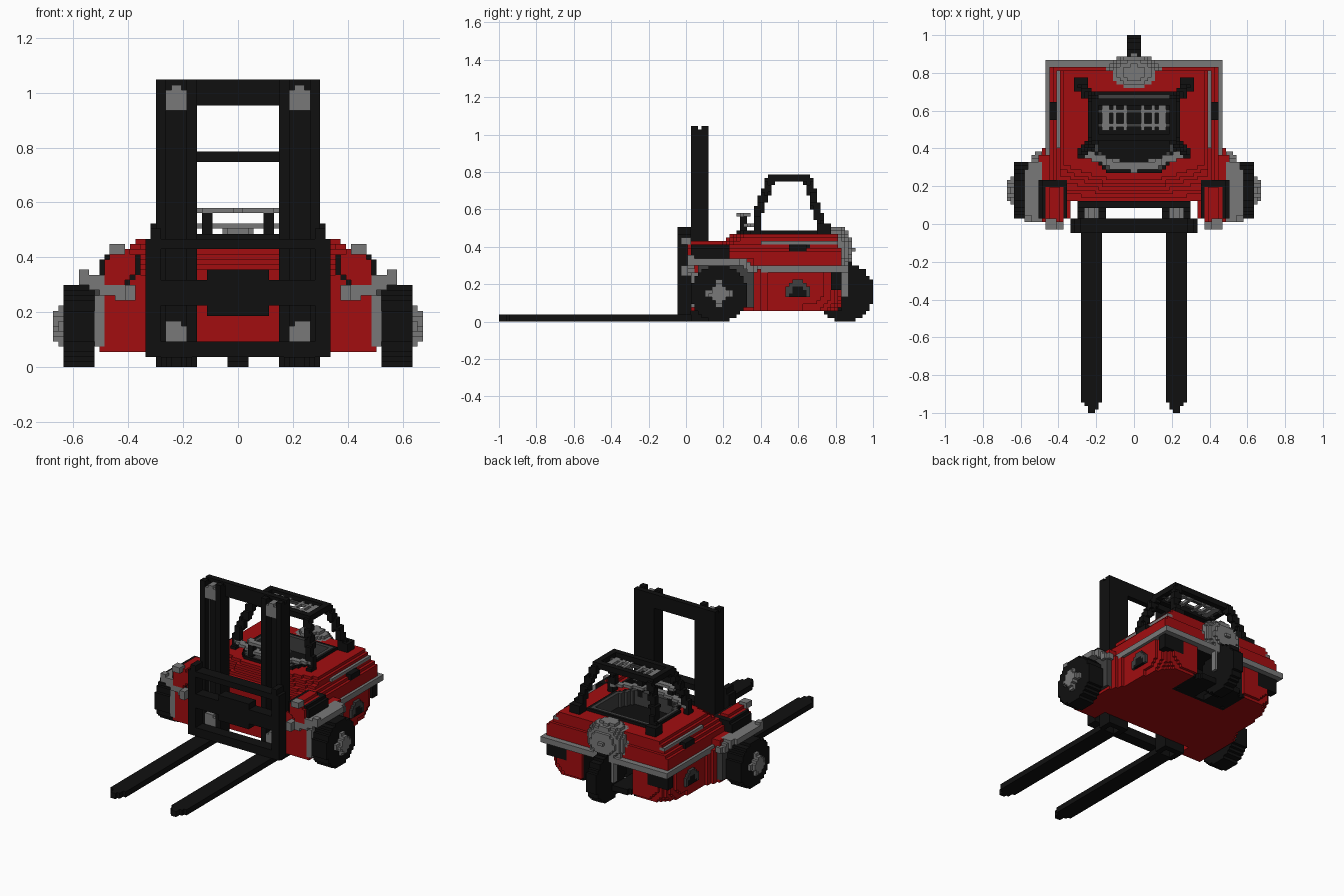
import bpy, bmesh, math
from mathutils import Vector

if "Cube" in bpy.data.objects:
    bpy.data.objects.remove(bpy.data.objects["Cube"], do_unlink=True)

V = 2 / 107  # block size


def make_material(name, rgb):
    m = bpy.data.materials.new(name)
    m.use_nodes = True
    m.diffuse_color = (*rgb, 1)
    bsdf = m.node_tree.nodes["Principled BSDF"]
    bsdf.inputs["Base Color"].default_value = (*rgb, 1)
    bsdf.inputs["Roughness"].default_value = 0.8
    return m


RED = make_material("red_paint", (0.36, 0.004, 0.005))
BLACK = make_material("black", (0.005, 0.005, 0.005))
GREY = make_material("grey_metal", (0.19, 0.19, 0.19))
DARK = make_material("dark_grey", (0.05, 0.05, 0.05))

owner = {}   # block -> part name; the first part to claim a block keeps it
colour = {}  # part name -> material


def fill(name, mat, box, test=None, pair=False):
    """Claim the blocks in a half-width box (x is distance from the middle)."""
    x0, x1, y0, y1, z0, z1 = box
    for i in range(max(0, round(x0 / V)), round(x1 / V)):
        for j in range(round((y0 + 1) / V), round((y1 + 1) / V)):
            for k in range(max(0, round(z0 / V)), round(z1 / V)):
                x, y, z = (i + .5) * V, -1 + (j + .5) * V, (k + .5) * V
                if test and not test(x, y, z):
                    continue
                for cell, side in (((i, j, k), "left_"), ((-1 - i, j, k), "right_")):
                    part = (side if pair else "") + name
                    if cell not in owner:
                        owner[cell] = part if mat else None
                        if mat:
                            colour[part] = mat


def carve(box, test=None):
    fill("", None, box, test)


def disc(y0, z0, r):
    return lambda x, y, z: math.hypot(y - y0, z - z0) < r


def tube(points, r):
    pts = [Vector(p) for p in points]

    def test(x, y, z):
        p = Vector((x, y, z))
        for a, b in zip(pts, pts[1:]):
            t = min(1, max(0, (p - a).dot(b - a) / (b - a).length_squared))
            d = p - a.lerp(b, t)
            if max(abs(d.x), abs(d.y), abs(d.z)) < r:
                return True
        return False
    return test


# Forks with narrowed tips
fill("fork", BLACK, (.168, .275, -1, .02, 0, .037),
     lambda x, y, z: abs(x - .2215) < .055 - max(0, -.93 - y) * .6, True)

# Carriage frame
fill("carriage", BLACK, (0, .336, -.04, .02, .045, .47),
     lambda x, y, z: z > .425 or z < .1 or .23 < z < .32 or x > .285
     or (x < .105 and .19 < z < .36))
fill("carriage_top", BLACK, (.28, .32, -.04, .02, .47, .51), None, True)

# Mast: channel columns, rollers, guides and crossbar
for end, h in (("top", .975), ("bottom", .12)):
    fill("mast_roller_" + end, GREY, (.168, .28, .02, .08, .05, 1.03),
         lambda x, y, z: math.hypot(x - .225, z - h) < .048 and y > .02 + abs(x - .225) * .6, True)
fill("mast_guide", DARK, (.255, .275, .06, .08, .09, .95), None, True)
fill("mast_column", BLACK, (.15, .30, .02, .13, 0, 1.047),
     lambda x, y, z: (y > .08 or x < .19 or x > .27) and not (z > 1.03 and .06 < y < .08), True)
fill("mast_crossbar", BLACK, (0, .30, .075, .13, .96, 1.047))

# Front wheels with hubs
fill("hub", GREY, (.62, .673, .05, .31, .03, .27),
     lambda x, y, z: (math.hypot(y - .18, z - .148) < .05)
     or (x < .655 and (abs(y - .18) < .025 or abs(z - .148) < .025)
         and math.hypot(y - .18, z - .148) < .078), True)
fill("front_wheel", BLACK, (.53, .636, .02, .34, 0, .30), disc(.18, .148, .152), True)

# Rear steering wheel, its bracket, well and turntable
fill("rear_wheel", BLACK, (0, .0374, .66, 1.0, 0, .32), disc(.845, .156, .158))
fill("rear_wheel_bracket", GREY, (.056, .08, .83, .87, .13, .33))
fill("turntable", BLACK, (.0374, .20, .60, .83, .05, .09),
     lambda x, y, z: x + abs(y - .715) < .25)
fill("rear_well", BLACK, (0, .21, .60, .81, .065, .285),
     lambda x, y, z: x > .19 or y < .635 or z > .262)
carve((0, .19, .635, .86, .06, .262))
fill("steering_housing", GREY, (0, .15, .70, .90, .27, .51),
     lambda x, y, z: (x / .145) ** 2 + ((y - .80) / .098) ** 2 + ((z - .38) / .128) ** 2 < 1)

# Lamp pods on the front corners


def pod(size):
    return lambda x, y, z: (abs(x - .435 + z - .36) < .075 + size
                            and abs(x - .435 - z + .36) < .095 + size)


fill("lamp_cap", GREY, (.41, .47, -.02, .03, .405, .45), None, True)
fill("lamp_pod", RED, (.38, .49, 0, .20, .29, .425), pod(0), True)
fill("lamp_surround", BLACK, (.36, .51, .02, .235, .29, .41), pod(.02), True)

# Fenders
fill("fender_lip", GREY, (.365, .575, -.02, .04, .22, .36),
     lambda x, y, z: abs(z - .265 - max(0, x - .42) * .45) < .029 and (y > 0 or x < .42), True)
fill("fender_top", GREY, (.49, .575, .02, .39, .26, .345),
     lambda x, y, z: abs(z - .325 + max(0, y - .29) * .7) < .024
     and x < .58 - max(0, y - .27) * .5, True)
fill("arch_front", GREY, (.495, .53, .02, .06, .07, .27), None, True)
fill("arch_liner", DARK, (.495, .53, .06, .375, .07, .32),
     lambda x, y, z: y - .37 + max(0, z - .27) < 0, True)

# Grey belt around the body
fill("belt", GREY, (0, .468, .36, .86, .262, .30),
     lambda x, y, z: x > .425 or y > .82)

# Cockpit rim, lining and opening


def cockpit(s):
    return lambda x, y, z: (x < .20 + s and abs(y - .49) < .17 + s
                            and x - .6 * (y - .31) < .135 + s)


fill("dash_bar_low", GREY, (0, .28, .28, .40, .505, .525),
     lambda x, y, z: 0 <= y - .29 - x * x < .04)
fill("dash_bar_high", GREY, (0, .15, .28, .36, .56, .58),
     lambda x, y, z: 0 <= y - .28 - x * x < .045)
fill("dash_post", BLACK, (.10, .13, .29, .33, .45, .56), None, True)
fill("cockpit_floor", BLACK, (0, .25, .29, .70, .38, .40), cockpit(0))
carve((0, .25, .29, .70, .40, .50), cockpit(0))
fill("cockpit_rim", DARK, (0, .27, .27, .72, .40, .485),
     lambda x, y, z: cockpit(.022)(x, y, z))
fill("cockpit_trim", BLACK, (0, .29, .26, .72, .43, .485), cockpit(.04))

# Overhead guard
fill("front_pillar", BLACK, (.16, .33, .33, .50, .40, .785),
     tube([(.285, .37, .42), (.265, .385, .58), (.20, .455, .765)], .021), True)
fill("rear_pillar", BLACK, (.16, .33, .62, .79, .42, .785),
     tube([(.28, .74, .44), (.26, .70, .60), (.20, .65, .765)], .021), True)
fill("pillar_foot", BLACK, (.25, .31, .70, .78, .43, .525), None, True)
fill("roof_slats", GREY, (.0374, .16, .50, .63, .75, .77),
     lambda x, y, z: min(abs(x - .05), abs(x - .10), abs(x - .15)) < .01
     or min(abs(y - .53), abs(y - .595)) < .01)
fill("roof_crossbars", DARK, (0, .20, .50, .63, .75, .77),
     lambda x, y, z: min(abs(y - .53), abs(y - .595)) < .01)
fill("roof_frame", BLACK, (0, .225, .44, .67, .75, .785),
     lambda x, y, z: x > .185 or y < .485 or y > .63)

# Side details
fill("side_lamp", BLACK, (.36, .45, .54, .66, .365, .405),
     lambda x, y, z: math.hypot(x - .41, y - .60) < .055, True)
fill("step_hole", BLACK, (.43, .46, .56, .64, .13, .19),
     lambda x, y, z: abs(y - .60) < .05 - (z - .13) * .4, True)
fill("step_trim", DARK, (.43, .46, .53, .67, .13, .215),
     lambda x, y, z: abs(y - .60) + max(0, z - .17) < .07, True)
fill("tail_lamp", BLACK, (.30, .44, .77, .83, .17, .262), None, True)


# Body: rounded lower hull, sloped hood
def width(z):
    return .45 - max(0, z - .36) * .8


def hull(x, y, z):
    if z < .28:
        side = .5 if y < .36 else max(.45, .5 - (y - .36) * .5)
        corner = sum(max(0, a) ** 3 for a in ((x - .25) / .2, (y - .62) / .22, (.2 - z) / .2))
        return x < side and y > (.02 if x > .34 else .13) and (y < .62 or corner < 1)
    if x > .34 and y < .36 and z < .34:
        return x < .5 and y > .02
    front = .13 + max(0, z - .35) * .9 + max(0, z - .35) * 6 * x * x
    return x < width(z) and front < y < .84 - (z - .3) * .2


fill("hood_strip", GREY, (.30, .44, .41, .82, .41, .43),
     lambda x, y, z: width(z) - .03 < x < width(z) + .012, True)
fill("body", RED, (0, .51, .02, .85, .065, .47), hull)

# Turn each part's exposed block sides into a mesh
DIRS = [(axis, s) for axis in range(3) for s in (0, 1)]
cells = {}
for c, part in owner.items():
    if part:
        cells.setdefault(part, []).append(c)
for part, blocks in cells.items():
    bm = bmesh.new()
    verts = {}

    def vert(p):
        if p not in verts:
            verts[p] = bm.verts.new((p[0] * V, -1 + p[1] * V, p[2] * V))
        return verts[p]

    for c in blocks:
        for axis, s in DIRS:
            n = list(c)
            n[axis] += 2 * s - 1
            if owner.get(tuple(n)):
                continue
            b, d = (axis + 1) % 3, (axis + 2) % 3
            quad = []
            for u, w in ((0, 0), (1, 0), (1, 1), (0, 1)):
                p = list(c)
                p[axis] += s
                p[b] += u
                p[d] += w
                quad.append(vert(tuple(p)))
            bm.faces.new(quad if s else quad[::-1])
    mesh = bpy.data.meshes.new(part)
    bm.to_mesh(mesh)
    bm.free()
    mesh.materials.append(colour[part])
    bpy.context.collection.objects.link(bpy.data.objects.new(part, mesh))
